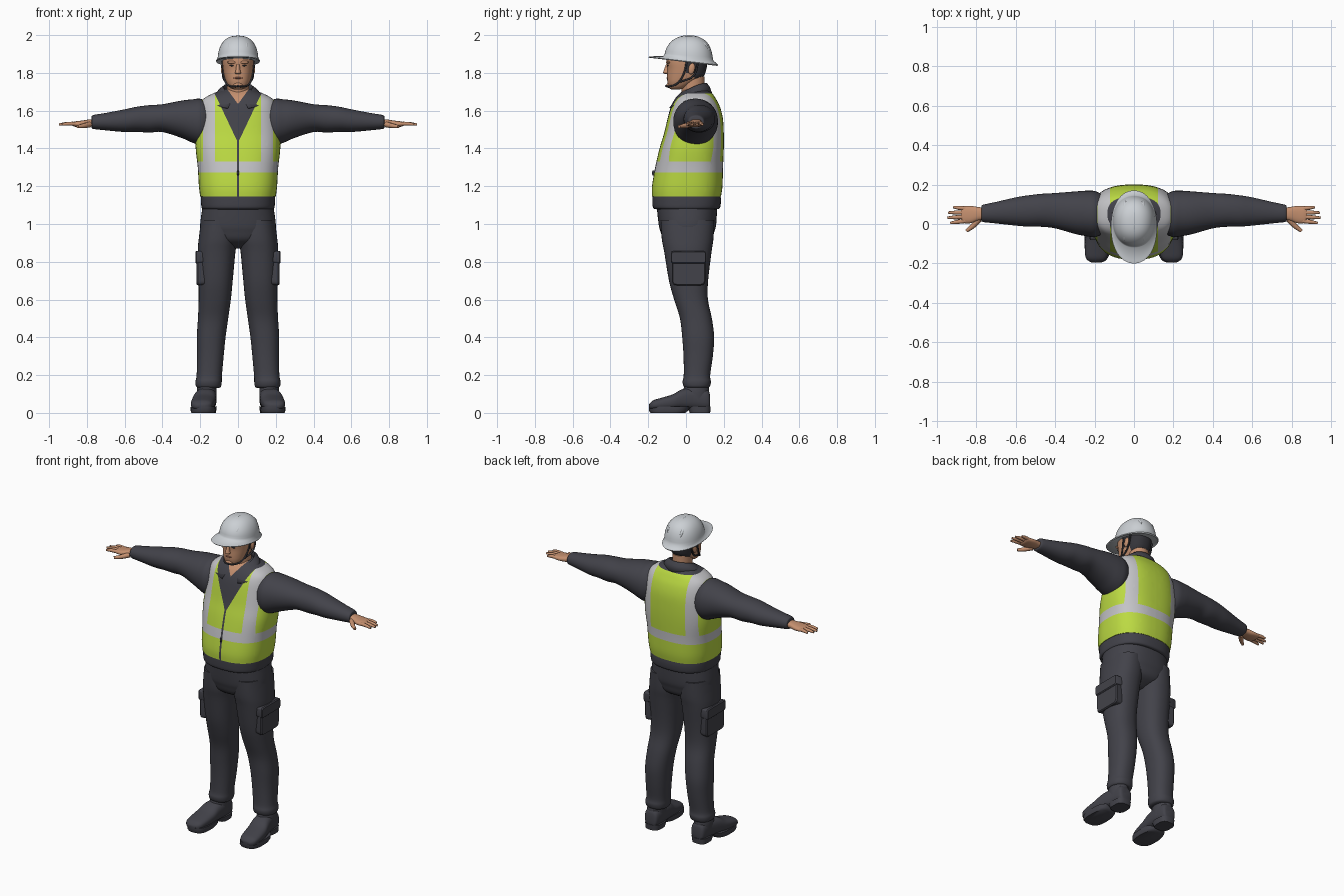
import bpy, bmesh, math
from mathutils import Vector, Matrix


def material(name, r, g, b):
    m = bpy.data.materials.new(name)
    m.diffuse_color = (r, g, b, 1)
    return m


DARK = material("charcoal cloth", 0.055, 0.055, 0.068)
LIME = material("lime vest", 0.50, 0.70, 0.055)
SILVER = material("reflective silver", 0.55, 0.55, 0.57)
SKIN = material("skin", 0.56, 0.28, 0.16)
SHELL = material("helmet grey white", 0.60, 0.63, 0.66)
HAIR = material("dark hair and straps", 0.035, 0.035, 0.042)
LIPS = material("lips", 0.38, 0.15, 0.10)


def finish(name, bm, mats, mirror=False, angle=50):
    bmesh.ops.recalc_face_normals(bm, faces=bm.faces[:])
    me = bpy.data.meshes.new(name)
    bm.to_mesh(me)
    bm.free()
    for m in mats:
        me.materials.append(m)
    me.shade_smooth()
    me.set_sharp_from_angle(angle=math.radians(angle))
    ob = bpy.data.objects.new(name, me)
    bpy.context.collection.objects.link(ob)
    if mirror:
        ob.modifiers.new("mirror", 'MIRROR').use_mirror_merge = False
    return ob


def dense(rows, k):
    """Catmull-Rom interpolation between section rows."""
    out = []
    for i in range(len(rows) - 1):
        p0, p1, p2, p3 = (rows[max(i - 1, 0)], rows[i], rows[i + 1], rows[min(i + 2, len(rows) - 1)])
        for j in range(k):
            t = j / k
            out.append([0.5 * (2 * b + (c - a) * t + (2 * a - 5 * b + 4 * c - d) * t * t
                               + (3 * b - a - 3 * c + d) * t ** 3)
                        for a, b, c, d in zip(p0, p1, p2, p3)])
    return out + [list(rows[-1])]


def loft(rows, axis='z', n=32, p=2.0, k=4):
    """Rows are (position, a0, a1, b0, b1): rounded sections along one axis."""
    bm = bmesh.new()
    rings = []
    for t, a0, a1, b0, b1 in dense(rows, k):
        ring = []
        for i in range(n):
            w = 2 * math.pi * i / n
            c, s = math.cos(w), math.sin(w)
            a = (a0 + a1) / 2 + (a1 - a0) / 2 * math.copysign(abs(c) ** (2 / p), c)
            b = (b0 + b1) / 2 + (b1 - b0) / 2 * math.copysign(abs(s) ** (2 / p), s)
            co = {'z': (a, b, t), 'x': (t, a, b), 'y': (a, t, b)}[axis]
            ring.append(bm.verts.new(co))
        rings.append(ring)
    for r, q in zip(rings, rings[1:]):
        for i in range(n):
            bm.faces.new((r[i], r[(i + 1) % n], q[(i + 1) % n], q[i]))
    bm.faces.new(rings[0])
    bm.faces.new(rings[-1])
    return bm


def sym(rows):
    return [(z, -w, w, f, b) for z, w, f, b in rows]


def cut(bm, co, no):
    bmesh.ops.bisect_plane(bm, geom=bm.verts[:] + bm.edges[:] + bm.faces[:],
                           plane_co=co, plane_no=no, dist=1e-5)


def ball(name, loc, size, mat, mirror=False, tilt=0.0):
    bm = bmesh.new()
    m = Matrix.Translation(loc) @ Matrix.Rotation(tilt, 4, 'X') @ Matrix.Diagonal((*size, 1))
    bmesh.ops.create_uvsphere(bm, u_segments=20, v_segments=12, radius=1, matrix=m)
    return finish(name, bm, [mat], mirror)


def tube(name, pts, radius, mat, mirror=False, radii=None):
    cu = bpy.data.curves.new(name, 'CURVE')
    cu.dimensions = '3D'
    cu.bevel_depth, cu.bevel_resolution, cu.resolution_u = radius, 3, 6
    cu.use_fill_caps = True
    sp = cu.splines.new('BEZIER')
    sp.bezier_points.add(len(pts) - 1)
    for i, (bp, co) in enumerate(zip(sp.bezier_points, pts)):
        bp.co = co
        bp.handle_left_type = bp.handle_right_type = 'AUTO'
        bp.radius = radii[i] if radii else 1
    cu.materials.append(mat)
    ob = bpy.data.objects.new(name, cu)
    bpy.context.collection.objects.link(ob)
    if mirror:
        ob.modifiers.new("mirror", 'MIRROR').use_mirror_merge = False


# Vest: one lofted torso, cut along the stripe, neck and zip lines
vest = loft(sym([(1.145, .2, -.18, .185), (1.2, .207, -.18, .193), (1.3, .213, -.163, .196),
                 (1.4, .224, -.14, .2), (1.48, .222, -.116, .2), (1.56, .213, -.097, .195),
                 (1.62, .204, -.08, .18), (1.66, .186, -.06, .16), (1.69, .135, -.035, .14),
                 (1.715, .07, 0, .11)]), n=64, p=2.5)
for z in (1.273, 1.33, 1.69):
    cut(vest, (0, 0, z), (0, 0, 1))
for s in (-1, 1):
    for x in (.006, .122, .186):
        cut(vest, (s * x, 0, 0), (1, 0, 0))
    cut(vest, (0, 0, 1.43), (.19, 0, -s * .09))
    cut(vest, (0, 0, 1.635), (.055, 0, -s * .04))
for f in vest.faces:
    c = f.calc_center_median()
    x = abs(c.x)
    if c.y < .02 and x < (c.z - 1.635) * .72:
        f.material_index = 3
    elif c.z > 1.69 or (c.y < .02 and (x < .006 or x < (c.z - 1.43) * .09 / .19)):
        f.material_index = 2
    elif 1.273 < c.z < 1.33 or (c.z > 1.33 and .122 < x < .186):
        f.material_index = 1
finish("safety_vest", vest, [LIME, SILVER, DARK, SKIN])

# Jacket hem, hips, legs
finish("jacket_hem", loft(sym([(1.078, .178, -.155, .165), (1.085, .192, -.174, .18),
       (1.12, .196, -.178, .185), (1.15, .197, -.178, .183)]), n=48, p=2.5), [DARK])
finish("trouser_hips", loft(sym([(.87, .05, -.04, .06), (.91, .15, -.112, .13), (.96, .192, -.135, .15),
       (1.0, .2, -.145, .16), (1.09, .188, -.155, .165)]), n=48, p=2.4), [DARK])
finish("trouser_leg", loft([(1.02, .01, .195, -.135, .15), (.92, .005, .208, -.128, .145),
       (.85, .014, .213, -.115, .135), (.7, .028, .209, -.09, .117), (.6, .038, .208, -.063, .116),
       (.5, .052, .212, -.032, .137), (.4, .066, .218, -.02, .149), (.3, .076, .217, -.013, .142),
       (.2, .085, .219, -.012, .128), (.165, .086, .225, -.018, .132), (.14, .09, .222, -.012, .126),
       (.132, .1, .21, .0, .115)], n=36, p=2.3), [DARK], True)

# Cargo pockets with flaps
finish("cargo_pocket", loft([(.15, -.07, .1, .68, .85), (.212, -.075, .103, .675, .85),
       (.219, -.07, .098, .68, .845)], 'x', 40, 9, 1), [DARK], True, 35)
finish("pocket_flap", loft([(.15, -.078, .106, .8, .856), (.22, -.08, .107, .79, .857),
       (.226, -.076, .103, .795, .852)], 'x', 40, 9, 1), [DARK], True, 35)

# Boots: upper, ankle shaft, front sole and heel
finish("boot_upper", loft([(.128, .135, .19, .03, .08), (.115, .12, .208, .016, .125),
       (.05, .113, .218, .016, .135), (-.02, .116, .234, .018, .125), (-.07, .12, .245, .016, .098),
       (-.13, .128, .249, .016, .08), (-.17, .138, .245, .016, .068), (-.188, .155, .23, .02, .055),
       (-.195, .175, .215, .028, .045)], 'y', 32, 2.6), [DARK], True)
finish("boot_shaft", loft([(.06, .113, .216, -.015, .122), (.12, .113, .218, -.015, .122),
       (.16, .115, .21, .0, .115)], n=28), [DARK], True)
finish("boot_sole", loft([(0, .124, .247, -.188, -.005), (.012, .119, .251, -.196, .012),
       (.034, .12, .25, -.196, .02)], n=36, p=2.8, k=1), [DARK], True)
finish("boot_heel", loft([(0, .117, .213, .02, .128), (.034, .112, .216, .005, .131)],
       n=32, p=3, k=1), [DARK], True)

# Sleeves
finish("sleeve", loft([(.14, -.04, .14, 1.45, 1.63), (.195, -.066, .166, 1.42, 1.662),
       (.24, -.062, .169, 1.43, 1.66), (.3, -.05, .165, 1.456, 1.653), (.4, -.022, .157, 1.487, 1.634),
       (.47, -.014, .153, 1.484, 1.629), (.54, -.013, .145, 1.488, 1.62), (.6, -.008, .135, 1.487, 1.607),
       (.7, .003, .112, 1.496, 1.588), (.765, .01, .098, 1.503, 1.577), (.775, .018, .09, 1.51, 1.568)],
       'x', 36, 2.1), [DARK], True)

# Hands
finish("palm", loft([(.74, .025, .08, 1.517, 1.557), (.79, .018, .086, 1.515, 1.553),
       (.83, .004, .092, 1.513, 1.547), (.865, .005, .09, 1.515, 1.543), (.878, .015, .082, 1.522, 1.538)],
       'x', 24, 2.4), [SKIN], True)
for name, y0, tip, y1 in (("index", .016, .932, .005), ("middle", .036, .947, .032),
                          ("ring", .058, .942, .058), ("little", .078, .917, .086)):
    tube(name + "_finger", [(.85, y0, 1.53), ((.86 + tip) / 2, (y0 + y1) / 2, 1.531), (tip, y1, 1.527)],
         .0105, SKIN, True, (1.05, 1, .6))
tube("thumb", [(.785, .025, 1.527), (.815, -.008, 1.52), (.85, -.036, 1.515)], .013, SKIN, True, (1.2, 1, .65))

# Neck and head, hair cut in by height and depth
finish("neck", loft(sym([(1.6, .062, -.02, .1), (1.68, .057, -.022, .098), (1.78, .058, -.03, .098)])), [SKIN])
head = loft(sym([(1.713, .022, -.078, -.03), (1.722, .044, -.09, .0), (1.75, .062, -.098, .05),
                 (1.78, .072, -.1, .092), (1.82, .079, -.099, .108), (1.86, .082, -.103, .112),
                 (1.91, .08, -.095, .108)]), n=48, p=2.3)
cut(head, (0, .0, 0), (0, 1, 0))
cut(head, (0, .045, 0), (0, 1, 0))
cut(head, (0, 0, 1.768), (0, 0, 1))
cut(head, (0, 0, 1.8), (0, 0, 1))
for f in head.faces:
    c = f.calc_center_median()
    if (c.y > .045 and c.z > 1.768) or (c.y > 0 and c.z > 1.8):
        f.material_index = 1
finish("head", head, [SKIN, HAIR])
finish("nose", loft(sym([(1.793, .008, -.108, -.09), (1.799, .017, -.12, -.085), (1.81, .013, -.119, -.085),
                         (1.845, .008, -.106, -.085)]), n=16), [SKIN])
ball("ear", (.082, .03, 1.822), (.009, .017, .03), SKIN, True, -.2)
ball("brow", (.032, -.094, 1.856), (.026, .012, .008), SKIN, True)
ball("eye", (.033, -.096, 1.839), (.013, .005, .004), HAIR, True)
ball("mouth", (0, -.098, 1.773), (.024, .006, .005), LIPS)
ball("chin", (0, -.085, 1.735), (.026, .018, .016), SKIN)

# Chin strap
tube("chin_strap", [(.084, .005, 1.87), (.078, -.01, 1.8), (.062, -.045, 1.745), (.03, -.092, 1.728),
                    (0, -.106, 1.73)], .005, HAIR, True)
tube("rear_strap", [(.08, .065, 1.86), (.08, .04, 1.785), (.066, -.03, 1.752)], .005, HAIR, True)

# Folded shirt collar
bm = bmesh.new()
prev = None
for i in range(41):
    a = math.radians(-162 + 324 * i / 40)
    s, c = math.sin(a), math.cos(a)
    d = ((1 - c) / 2) ** 1.6
    row = [bm.verts.new(v) for v in (
        (.066 * s, .04 + .062 * c, 1.70 - .06 * d), (.078 * s, .035 + .075 * c, 1.742 - .065 * d),
        (.1 * s, .03 + .09 * c, 1.727 - .08 * d), ((.118 + .06 * d) * s, .022 + .112 * c, 1.69 - .08 * d))]
    if prev:
        for j in range(3):
            bm.faces.new((prev[j], prev[j + 1], row[j + 1], row[j]))
    prev = row
collar = finish("shirt_collar", bm, [DARK])
sol = collar.modifiers.new("thickness", 'SOLIDIFY')
sol.thickness, sol.offset = .01, 0

# Hard hat: brim and dome in one loft, lower edge tilted up to the front
rows = [(1.864, .1, -.1, .13), (1.857, .114, -.196, .166), (1.862, .117, -.2, .17),
        (1.868, .113, -.185, .162), (1.878, .108, -.12, .145)]
for i in range(1, 13):
    w = math.radians(7.4 * i)
    r = math.cos(w) ** .8
    rows.append((1.878 + .119 * math.sin(w), .107 * r, .015 - .128 * r, .015 + .127 * r))
hat = loft(sym(rows), n=56, p=2.15, k=1)
for v in hat.verts:
    v.co.z -= .12 * v.co.y * max(0, 1 - (v.co.z - 1.857) / .1)
finish("hard_hat", hat, [SHELL], angle=60)
for name, x, h, m in (("hat_centre_ridge", 0, .118, False), ("hat_side_ridge", .045, .104, True)):
    pts = []
    for i in range(9):
        w = math.radians(25 + 130 * i / 8)
        pts.append((x, .015 - .116 * math.copysign(abs(math.cos(w)) ** .85, math.cos(w)),
                    1.872 + h * math.sin(w)))
    tube(name, pts, .0095, SHELL, m, [.4] + [1] * 7 + [.4])

# Zip pull
ball("zip_pull", (0, -.172, 1.27), (.006, .008, .014), HAIR)
